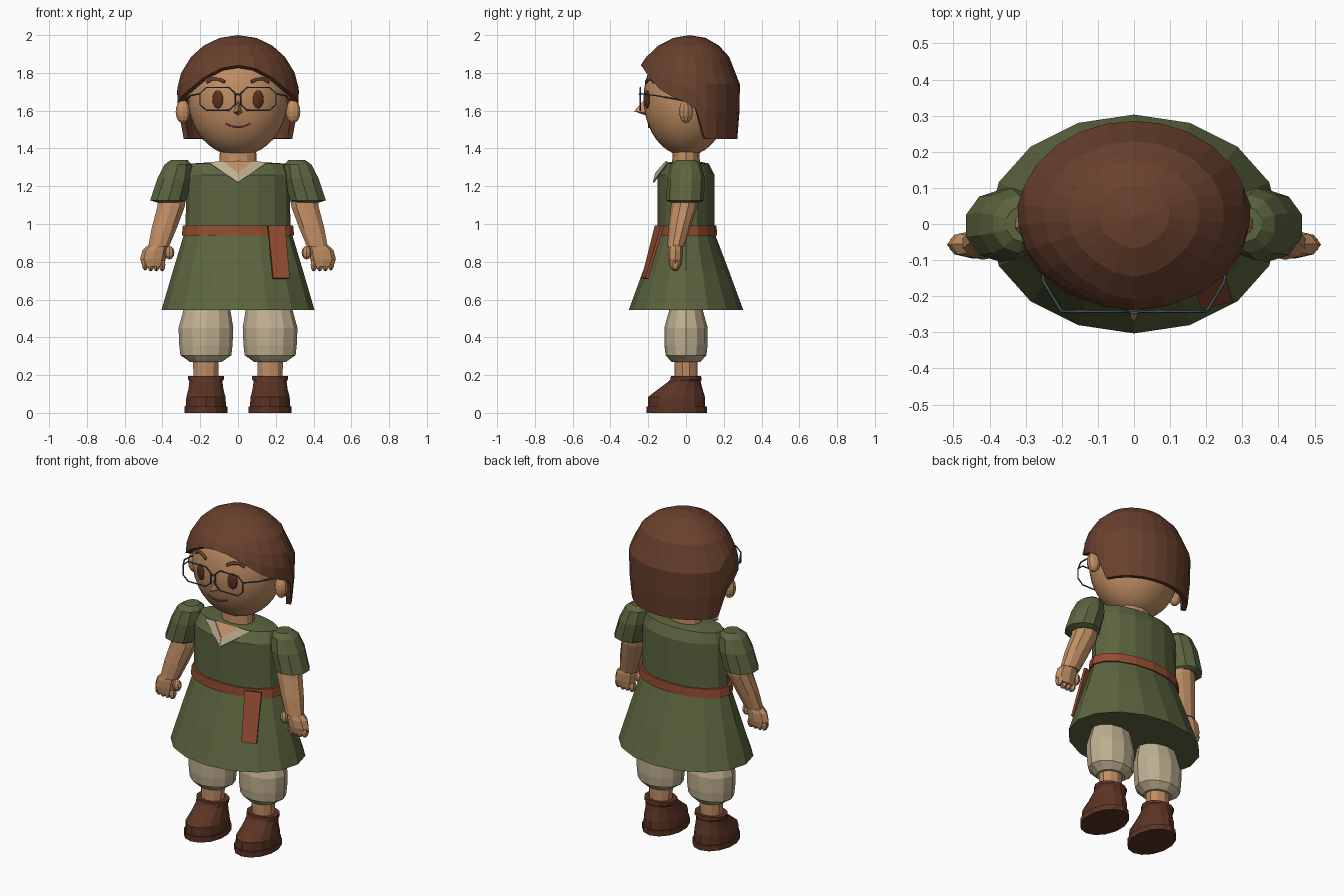
import bpy, bmesh, math
from mathutils import Vector


def material(name, rgb):
    m = bpy.data.materials.new(name)
    m.diffuse_color = (*rgb, 1)
    return m


SKIN = material("skin", (0.53, 0.27, 0.125))
HAIR = material("hair brown", (0.14, 0.052, 0.026))
GREEN = material("dress green", (0.108, 0.13, 0.05))
RUST = material("belt rust", (0.30, 0.072, 0.032))
CREAM = material("linen cream", (0.52, 0.43, 0.28))
LEATHER = material("boot leather", (0.105, 0.034, 0.018))
EYE = material("eye brown", (0.10, 0.03, 0.013))
STEEL = material("spectacle grey", (0.06, 0.085, 0.10))
LIP = material("lip red brown", (0.22, 0.05, 0.03))


def mesh_object(name, verts, faces, mat, recalc=True):
    me = bpy.data.meshes.new(name)
    me.from_pydata([tuple(v) for v in verts], [], faces)
    if recalc:
        bm = bmesh.new()
        bm.from_mesh(me)
        bmesh.ops.recalc_face_normals(bm, faces=bm.faces)
        bm.to_mesh(me)
        bm.free()
    me.materials.append(mat)
    ob = bpy.data.objects.new(name, me)
    bpy.context.collection.objects.link(ob)
    return ob


def loft(name, rings, n, mat, s=1):
    """Closed solid through horizontal elliptic rings (cx, cy, z, rx, ry)."""
    verts, faces = [], []
    for cx, cy, z, rx, ry in rings:
        for i in range(n):
            a = 2 * math.pi * i / n
            verts.append((s * (cx + rx * math.sin(a)), cy - ry * math.cos(a), z))
    for k in range(len(rings) - 1):
        for i in range(n):
            j = (i + 1) % n
            faces.append((k * n + i, k * n + j, (k + 1) * n + j, (k + 1) * n + i))
    faces.append(tuple(range(n)))
    faces.append(tuple(range((len(rings) - 1) * n, len(rings) * n)))
    return mesh_object(name, verts, faces, mat)


def ellipsoid(name, loc, size, mat, seg=12, rows=8, turn=0, smooth=False):
    bpy.ops.mesh.primitive_uv_sphere_add(segments=seg, ring_count=rows, location=loc,
                                         rotation=(0, 0, turn))
    ob = bpy.context.object
    ob.name = name
    ob.scale = size
    ob.data.materials.append(mat)
    if smooth:
        bpy.ops.object.shade_smooth()
    return ob


def tube(name, pts, r, mat, closed=False):
    cu = bpy.data.curves.new(name, 'CURVE')
    cu.dimensions = '3D'
    cu.bevel_depth = r
    cu.bevel_resolution = 1
    cu.use_fill_caps = True
    sp = cu.splines.new('POLY')
    sp.points.add(len(pts) - 1)
    for p, q in zip(sp.points, pts):
        p.co = (*q, 1)
    sp.use_cyclic_u = closed
    cu.materials.append(mat)
    ob = bpy.data.objects.new(name, cu)
    bpy.context.collection.objects.link(ob)
    bpy.ops.object.select_all(action='DESELECT')
    ob.select_set(True)
    bpy.context.view_layer.objects.active = ob
    bpy.ops.object.convert(target='MESH')


def plate(name, pts, thick, mat):
    ob = mesh_object(name, pts, [tuple(range(len(pts)))], mat, False)
    m = ob.modifiers.new("thickness", 'SOLIDIFY')
    m.thickness, m.offset = thick, 0
    return ob


# Head and neck
HC, HR = Vector((0, 0, 1.665)), Vector((0.265, 0.225, 0.305))
ellipsoid("head", HC, HR, SKIN, 32, 20, smooth=True)
loft("neck", [(0, 0, 1.28, 0.10, 0.075), (0, 0, 1.42, 0.095, 0.07)], 12, SKIN)


def face_y(x, z):
    return -HR.y * math.sqrt(max(0, 1 - (x / HR.x) ** 2 - ((z - HC.z) / HR.z) ** 2))


# Bobbed hair: a dome whose hem rises over the face
HEM = [(0, 1.84), (18, 1.825), (36, 1.775), (52, 1.715), (68, 1.675), (84, 1.645), (96, 1.61),
       (108, 1.45), (122, 1.45), (137, 1.45), (152, 1.45), (166, 1.45), (180, 1.45)]
hem = HEM + [(360 - a, z) for a, z in HEM[-2:0:-1]]
n = len(hem)
verts, faces = [(0, 0.02, 2.0)], []
for level in range(6):
    for deg, low in hem:
        a = math.radians(deg)
        z = (1.985, 1.945, 1.885)[level] if level < 3 else 1.885 + (low - 1.885) * (level - 2) / 3
        r = math.sqrt(1 - ((z - 1.68) / 0.32) ** 2) if z > 1.68 else 1 - 0.07 * (1.68 - z) / 0.23
        front = 1 + 0.15 * max(0, math.cos(a)) ** 4
        verts.append((0.325 * r * math.sin(a), 0.025 - 0.265 * r * front * math.cos(a), z))
for i in range(n):
    j = (i + 1) % n
    faces.append((0, 1 + i, 1 + j))
    for k in range(5):
        u, v = 1 + k * n, 1 + (k + 1) * n
        faces.append((u + i, v + i, v + j, u + j))
hair = mesh_object("hair", verts, faces, HAIR, False)
mod = hair.modifiers.new("thickness", 'SOLIDIFY')
mod.thickness, mod.offset = 0.028, -1

# Nose and mouth
mesh_object("nose", [(0, -0.215, 1.665), (-0.026, -0.21, 1.59), (0.026, -0.21, 1.59),
                     (0, -0.275, 1.597), (0, -0.205, 1.572)],
            [(0, 1, 3), (0, 3, 2), (1, 4, 3), (4, 2, 3), (0, 2, 4, 1)], SKIN)
tube("mouth", [(x, face_y(x, z) - 0.001, z) for x, z in
               [(-0.065, 1.53), (-0.035, 1.517), (0, 1.512), (0.035, 1.517), (0.065, 1.53)]],
     0.005, LIP)

for s, side in ((-1, "left"), (1, "right")):
    # Ears, eyes, brows
    ellipsoid(side + "_ear", (s * 0.292, 0, 1.595), (0.04, 0.036, 0.062), SKIN, 10, 8)
    ellipsoid(side + "_eye", (s * 0.107, face_y(0.107, 1.66), 1.66), (0.03, 0.012, 0.048),
              EYE, 16, 10, s * 0.3)
    tube(side + "_brow", [(s * x, face_y(x, z) - 0.003, z) for x, z in
                          [(0.07, 1.752), (0.10, 1.766), (0.135, 1.768), (0.165, 1.75)]],
         0.009, HAIR)
    # Spectacles
    lens = [(-0.093, 0.03), (-0.06, 0.06), (0.06, 0.06), (0.093, 0.03),
            (0.093, -0.03), (0.06, -0.06), (-0.06, -0.06), (-0.093, -0.03)]
    tube(side + "_lens_rim", [(s * 0.108 + x, -0.242, 1.662 + z) for x, z in lens],
         0.004, STEEL, True)
    tube(side + "_temple_arm", [(s * 0.201, -0.242, 1.69), (s * 0.25, -0.16, 1.68),
                                (s * 0.272, -0.02, 1.655)], 0.004, STEEL)

    # Puffed sleeve, arm and hand
    loft(side + "_sleeve", [(0.31, 0, 1.34, 0.045, 0.05), (0.318, 0, 1.315, 0.075, 0.08),
                            (0.337, 0, 1.24, 0.095, 0.10), (0.37, -0.005, 1.125, 0.10, 0.10),
                            (0.36, -0.005, 1.115, 0.078, 0.078)], 10, GREEN, s)
    loft(side + "_arm", [(0.345, 0, 1.16, 0.078, 0.07), (0.355, -0.01, 1.09, 0.076, 0.07),
                         (0.39, -0.035, 0.98, 0.07, 0.058), (0.42, -0.055, 0.88, 0.058, 0.044)],
         10, SKIN, s)
    loft(side + "_hand", [(0.425, -0.055, 0.89, 0.05, 0.036), (0.44, -0.056, 0.86, 0.066, 0.04),
                          (0.45, -0.057, 0.815, 0.068, 0.038), (0.45, -0.057, 0.775, 0.055, 0.03)],
         8, SKIN, s)
    for f in range(4):
        ellipsoid(f"{side}_finger_{f + 1}", (s * (0.402 + 0.03 * f), -0.057, 0.785 + 0.005 * (f == 3)),
                  (0.02, 0.028, 0.036), SKIN, 6, 6)
    ellipsoid(side + "_thumb", (s * 0.363, -0.068, 0.848), (0.026, 0.025, 0.036), SKIN, 8, 6)

    # Gathered breeches, shin and boot
    loft(side + "_breeches", [(0.17, 0, 0.27, 0.085, 0.075), (0.17, 0, 0.285, 0.105, 0.09),
                              (0.17, 0, 0.305, 0.135, 0.108), (0.17, 0, 0.36, 0.141, 0.115),
                              (0.17, 0, 0.45, 0.145, 0.115), (0.165, 0, 0.54, 0.125, 0.09),
                              (0.16, 0, 0.62, 0.115, 0.085)], 12, CREAM, s)
    loft(side + "_shin", [(0.17, 0, 0.15, 0.068, 0.06), (0.17, 0, 0.29, 0.072, 0.062)],
         10, SKIN, s)
    loft(side + "_boot_sole", [(0.17, -0.05, 0, 0.117, 0.16), (0.17, -0.05, 0.033, 0.117, 0.16)],
         14, LEATHER, s)
    loft(side + "_boot", [(0.17, -0.05, 0.03, 0.11, 0.152), (0.17, -0.05, 0.085, 0.106, 0.15),
                          (0.17, -0.03, 0.125, 0.095, 0.118), (0.17, -0.008, 0.165, 0.09, 0.086),
                          (0.17, 0, 0.178, 0.097, 0.083), (0.17, 0, 0.195, 0.097, 0.08)],
         14, LEATHER, s)

    # Collar halves
    plate(side + "_collar", [(s * 0.155, -0.095, 1.325), (s * 0.08, -0.105, 1.332),
                             (0, -0.16, 1.268), (0, -0.172, 1.22)], 0.008, CREAM)

tube("spectacle_bridge", [(-0.018, -0.242, 1.68), (0, -0.247, 1.688), (0.018, -0.242, 1.68)],
     0.004, STEEL)

# Dress: flared skirt, waist, bodice and shoulder yoke
loft("dress", [(0, 0, 0.545, 0.405, 0.303), (0, 0, 0.75, 0.345, 0.228), (0, 0, 0.95, 0.285, 0.152),
               (0, 0, 1.0, 0.277, 0.15), (0, 0, 1.14, 0.276, 0.15), (0, 0, 1.26, 0.272, 0.15),
               (0, 0.01, 1.32, 0.25, 0.11), (0, 0, 1.328, 0.12, 0.085)], 16, GREEN)
plate("neck_opening", [(-0.085, -0.1, 1.331), (0, -0.157, 1.264), (0.085, -0.1, 1.331)],
      0.006, SKIN)

# Belt with a hanging tail
loft("belt", [(0, 0, 0.94, 0.297, 0.164), (0, 0, 0.993, 0.292, 0.162)], 16, RUST)
plate("belt_tail", [(0.158, -0.158, 0.99), (0.185, -0.228, 0.712), (0.272, -0.208, 0.712),
                    (0.248, -0.125, 0.99)], 0.016, RUST)
